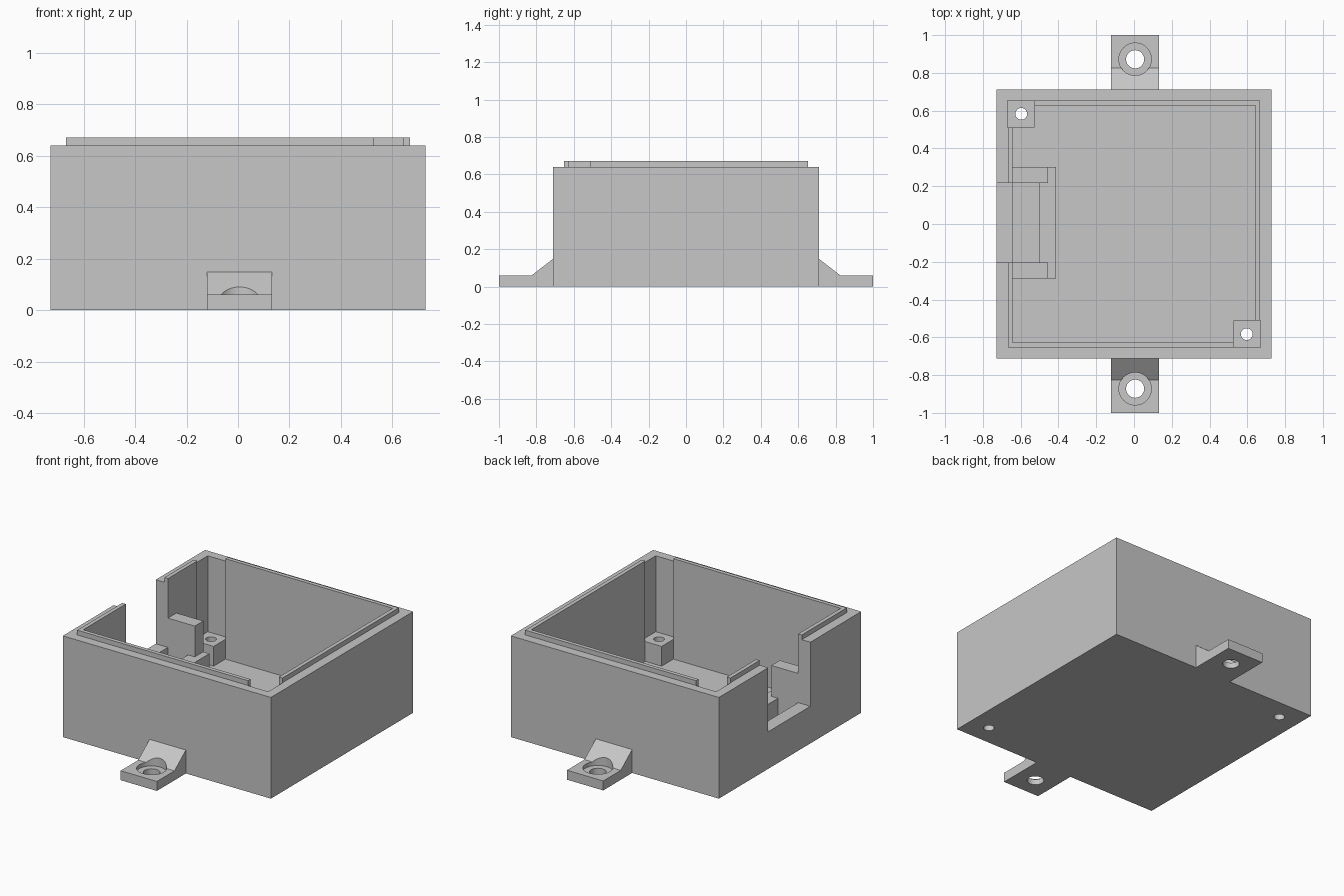
import bpy
import bmesh
from mathutils import Matrix

old = bpy.data.objects.get("Cube")
if old:
    bpy.data.objects.remove(old, do_unlink=True)

grey = bpy.data.materials.new("plain grey")
grey.use_nodes = True
COLOUR = (0.57, 0.57, 0.57, 1)
grey.diffuse_color = COLOUR
grey.node_tree.nodes["Principled BSDF"].inputs["Base Color"].default_value = COLOUR


def finish(name, bm):
    bmesh.ops.recalc_face_normals(bm, faces=bm.faces[:])
    mesh = bpy.data.meshes.new(name)
    bm.to_mesh(mesh)
    bm.free()
    mesh.materials.append(grey)
    obj = bpy.data.objects.new(name, mesh)
    bpy.context.collection.objects.link(obj)
    return obj


def box(name, x, y, z):
    """Box from (low, high) pairs on each axis."""
    bm = bmesh.new()
    bmesh.ops.create_cube(bm, size=1)
    for v in bm.verts:
        v.co = [r[0] if c < 0 else r[1] for c, r in zip(v.co, (x, y, z))]
    return finish(name, bm)


def cylinder(name, x, y, z, radius):
    bm = bmesh.new()
    place = Matrix.Translation((x, y, (z[0] + z[1]) / 2))
    bmesh.ops.create_cone(bm, cap_ends=True, segments=48, radius1=radius,
                          radius2=radius, depth=z[1] - z[0], matrix=place)
    return finish(name, bm)


def combine(target, tool, operation="DIFFERENCE"):
    """Apply a boolean and discard the helper object."""
    tool.hide_render = True
    mod = target.modifiers.new("boolean", "BOOLEAN")
    mod.operation, mod.solver, mod.object = operation, "EXACT", tool
    bpy.context.view_layer.objects.active = target
    bpy.ops.object.modifier_apply(modifier=mod.name)
    bpy.data.objects.remove(tool, do_unlink=True)


def smooth(obj):
    bpy.ops.object.select_all(action="DESELECT")
    obj.select_set(True)
    bpy.context.view_layer.objects.active = obj
    bpy.ops.object.shade_smooth_by_angle(angle=0.6)


# Main dimensions
HX, HY, WALL_TOP, LIP_TOP = 0.728, 0.711, 0.64, 0.67
LIP_X, LIP_Y = 0.668, 0.653
IN_X, IN_Y, FLOOR = 0.643, 0.628, 0.035
NOTCH = (-0.203, 0.218)
CLEAR = 1.0

# Open case with raised lip, hollow interior and side notch
case = box("case", (-HX, HX), (-HY, HY), (0, WALL_TOP))
combine(case, box("lip", (-LIP_X, LIP_X), (-LIP_Y, LIP_Y), (0.5, LIP_TOP)), "UNION")
combine(case, box("cavity", (-IN_X, IN_X), (-IN_Y, IN_Y), (FLOOR, CLEAR)))
combine(case, box("notch", (-CLEAR, -0.6), NOTCH, (0.235, CLEAR)))

# Corner pockets, each with a drilled screw post
for name, s in (("back_right", 1), ("front_left", -1)):
    x = sorted((-s * (LIP_X + 0.002), -s * 0.528))
    y = sorted((s * (LIP_Y + 0.002), s * 0.511))
    combine(case, box("pocket", x, y, (FLOOR, CLEAR)))
    post = box(name + "_screw_post", x, y, (FLOOR, 0.16))
    for part in (case, post):
        combine(part, cylinder("drill", -s * 0.597, s * 0.583, (-0.1, 0.3), 0.031))
    smooth(post)
smooth(case)

# Bracket behind the notch: two tall supports and a low cross bar
box("back_support", (-IN_X, -0.455), (NOTCH[1], 0.303), (FLOOR, 0.42))
box("front_support", (-IN_X, -0.455), (-0.288, NOTCH[0]), (FLOOR, 0.42))
box("cross_bar", (-0.502, -0.412), (-0.288, 0.303), (FLOOR, 0.225))

# Mounting tabs: wedge profile with a counterbored hole
TAB_X, TAB_HALF, HOLE_Y = 0.006, 0.127, 0.872
profile = [(HY, 0), (1, 0), (1, 0.06), (0.825, 0.06), (HY, 0.148)]
for name, s in (("front_mounting_tab", -1), ("back_mounting_tab", 1)):
    bm = bmesh.new()
    face = bm.faces.new([bm.verts.new((TAB_X - TAB_HALF, s * y, z)) for y, z in profile])
    side = bmesh.ops.extrude_face_region(bm, geom=[face])["geom"]
    moved = [g for g in side if isinstance(g, bmesh.types.BMVert)]
    bmesh.ops.translate(bm, verts=moved, vec=(2 * TAB_HALF, 0, 0))
    tab = finish(name, bm)
    combine(tab, cylinder("counterbore", TAB_X, s * HOLE_Y, (0.035, 0.3), 0.086))
    combine(tab, cylinder("bolt_hole", TAB_X, s * HOLE_Y, (-0.1, 0.3), 0.048))
    smooth(tab)
